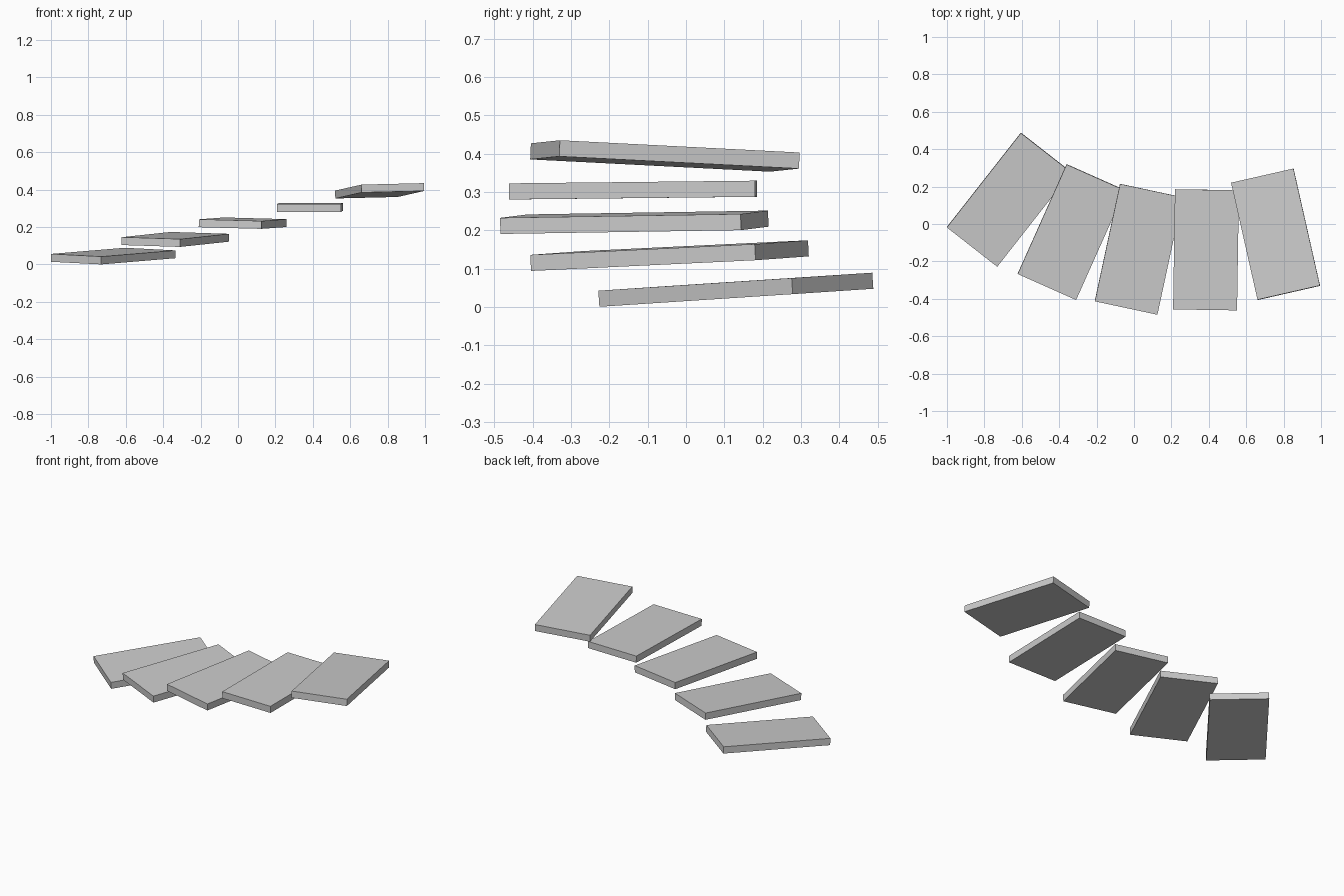
import bpy
from math import radians, asin
from mathutils import Matrix

if "Cube" in bpy.data.objects:
    bpy.data.objects.remove(bpy.data.objects["Cube"])

WIDTH, LENGTH, THICK = 0.342, 0.642, 0.042


def slab(name, centre, yaw, rise_len, rise_wid):
    """Thin slab turned by yaw (degrees); rises are end-to-end height changes."""
    bpy.ops.mesh.primitive_cube_add(size=1)
    ob = bpy.context.object
    ob.name = name
    ob.data.transform(Matrix.Diagonal((WIDTH, LENGTH, THICK, 1)))
    ob.location = centre
    ob.rotation_euler = (asin(rise_len / LENGTH), -asin(rise_wid / WIDTH), radians(yaw))
    return ob


# Fan of rising steps: centre, yaw, rise along length, rise across width
steps = [
    ((-0.668, 0.130, 0.045), -38.0, 0.033, -0.014),
    ((-0.335, -0.043, 0.134), -24.0, 0.028, -0.010),
    ((0.025, -0.135, 0.221), -12.1, 0.010, -0.009),
    ((0.385, -0.138, 0.305), -0.9, 0.007, 0.000),
    ((0.757, -0.055, 0.394), 12.8, -0.032, 0.008),
]
for i, (centre, yaw, rl, rw) in enumerate(steps, 1):
    slab(f"step_slab_{i}", centre, yaw, rl, rw)
